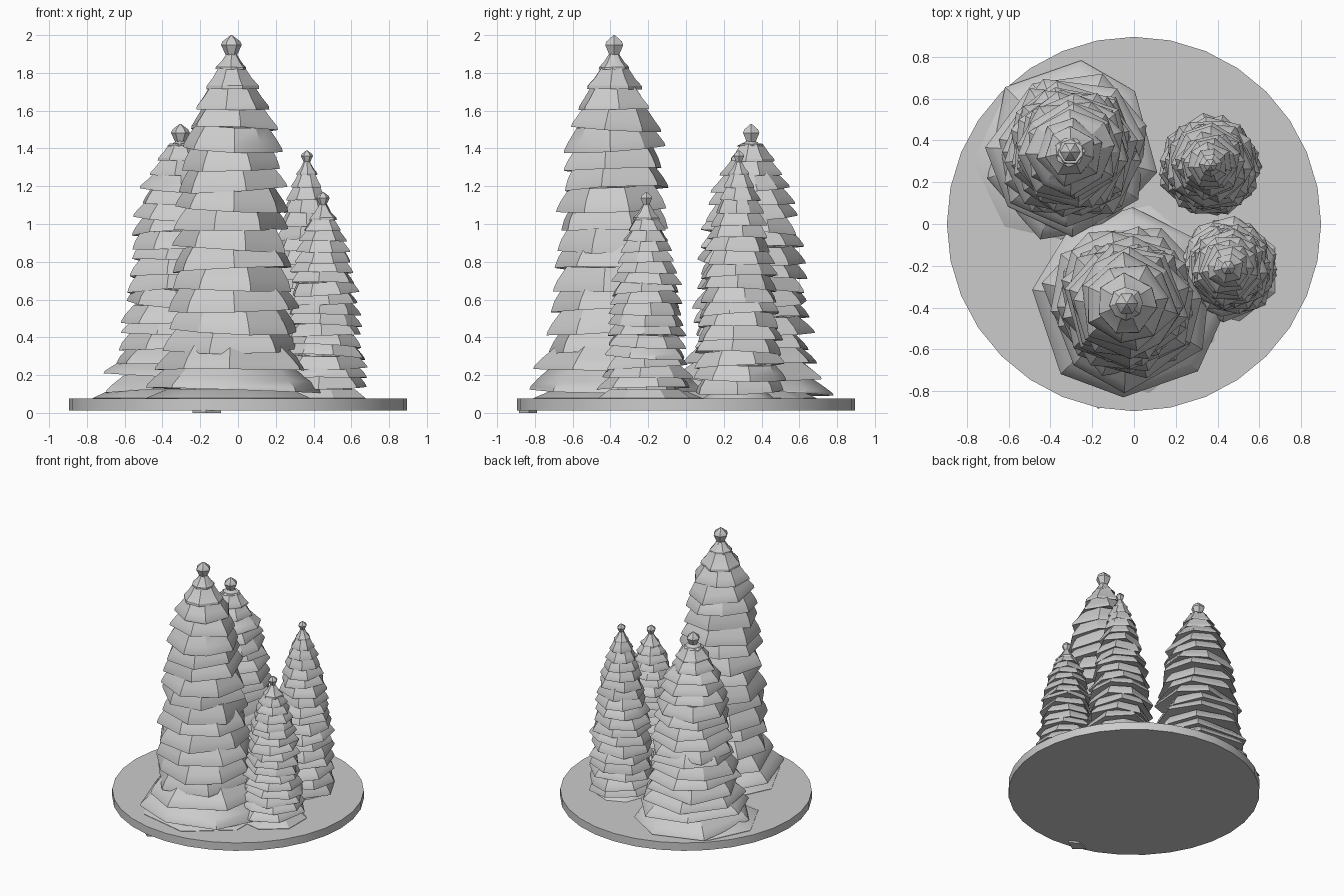
import bpy, bmesh, math, random
from mathutils import Matrix, Vector

if "Cube" in bpy.data.objects:
    bpy.data.objects.remove(bpy.data.objects["Cube"])

random.seed(11)

mat = bpy.data.materials.new("light grey")
mat.diffuse_color = (0.6, 0.6, 0.6, 1)
mat.use_nodes = True
mat.node_tree.nodes["Principled BSDF"].inputs["Base Color"].default_value = mat.diffuse_color


def finish(name, bm):
    bmesh.ops.recalc_face_normals(bm, faces=bm.faces)
    me = bpy.data.meshes.new(name)
    bm.to_mesh(me)
    bm.free()
    me.materials.append(mat)
    ob = bpy.data.objects.new(name, me)
    bpy.context.collection.objects.link(ob)
    bpy.ops.object.select_all(action='DESELECT')
    ob.select_set(True)
    bpy.context.view_layer.objects.active = ob
    bpy.ops.object.shade_smooth_by_angle(angle=math.radians(30))
    return ob


def loft(bm, rings):
    """Closed solid through a list of vertex rings."""
    loops = [[bm.verts.new(p) for p in ring] for ring in rings]
    for a, b in zip(loops, loops[1:]):
        for i in range(len(a)):
            j = (i + 1) % len(a)
            bm.faces.new((a[i], a[j], b[j], b[i]))
    bm.faces.new(loops[0][::-1])
    bm.faces.new(loops[-1])


def radius_at(profile, z):
    for (z0, r0), (z1, r1) in zip(profile, profile[1:]):
        if z <= z1:
            return r0 + (r1 - r0) * max(0, z - z0) / (z1 - z0)
    return profile[-1][1]


def tier(bm, x, y, z, r, r_top, h, tilt):
    """One ragged, slightly tilted skirt of branches with a thin lip."""
    n = random.choice((6, 7, 7, 8))
    turn = random.uniform(0, math.tau)
    corners = [(turn + math.tau * (i + random.uniform(-.15, .15)) / n,
                random.uniform(.94, 1.06)) for i in range(n)]
    sway = Matrix.Rotation(random.uniform(-tilt, tilt), 3, 'X') @ \
        Matrix.Rotation(random.uniform(-tilt, tilt), 3, 'Y')
    rings = []
    for rad, dz, rag in ((r * .72, h * .25, 0), (r, 0, 1), (r * .985, h * .17, 1),
                         (r * .5 + r_top * .44, h * .55, .6), (r_top * .8, h * 1.2, 0)):
        rings.append([sway @ Vector((math.cos(a) * rad * (1 + (k - 1) * rag),
                                     math.sin(a) * rad * (1 + (k - 1) * rag), dz))
                      + Vector((x, y, z)) for a, k in corners])
    loft(bm, rings)


def tree(name, x, y, top, tiers, knob, profile):
    bm = bmesh.new()
    z_low, z_high = profile[0][0], profile[-1][0]
    h = (z_high - z_low) / (tiers - 1)
    for i in range(tiers):
        z = z_low + h * i
        r = radius_at(profile, z)
        last = i == tiers - 1
        r_top = knob * .6 if last else radius_at(profile, z + h)
        hh = (top - knob * 1.8 - z) / 1.2 if last else h
        tier(bm, x, y, z, r, r_top, hh, .07 if i < tiers - 3 else .02)
    # faceted knob at the tip
    rings = [[(x + math.cos(a) * r * knob, y + math.sin(a) * r * knob, top - d * knob)
              for a in [math.tau * k / 6 for k in range(6)]]
             for r, d in ((.5, 2.0), (1, .95), (.85, .6), (.06, 0))]
    loft(bm, rings)
    # solid trunk core keeps the stack closed down to the base
    core = [(.07, radius_at(profile, z_low) * .8)] + [(z, r * .6) for z, r in profile]
    loft(bm, [[(x + math.cos(a) * r, y + math.sin(a) * r, z)
               for a in [math.tau * k / 8 for k in range(8)]] for z, r in core])
    return finish(name, bm)


# Round base plate
bm = bmesh.new()
loft(bm, [[(.895 * math.cos(math.tau * k / 32), .895 * math.sin(math.tau * k / 32), z)
           for k in range(32)] for z in (.013, .075)])
finish("base_plate", bm)

# Four trees: profile is (height of lip, radius)
tree("tall_tree", -.035, -.38, 2.0, 17, .055,
     [(.12, .455), (.24, .405), (.42, .355), (.8, .325), (1.2, .285),
      (1.47, .25), (1.62, .195), (1.72, .145), (1.82, .08)])
tree("broad_tree", -.305, .345, 1.53, 18, .05,
     [(.11, .425), (.25, .36), (.5, .315), (.8, .285), (1.0, .255),
      (1.2, .2), (1.32, .13), (1.41, .075)])
tree("slim_tree", .365, .28, 1.39, 18, .032,
     [(.11, .245), (.3, .235), (.5, .225), (.7, .2), (.95, .16),
      (1.13, .11), (1.26, .055)])
tree("small_tree", .45, -.21, 1.17, 17, .035,
     [(.13, .25), (.25, .225), (.45, .2), (.7, .18), (.9, .13), (1.02, .075)])

# Low drifts spreading out from the tree feet
for name, x, y, r, z in (("drift_left", -.37, .3, .4, .125),
                         ("drift_front", -.03, -.36, .46, .125),
                         ("drift_right", .45, -.22, .25, .125)):
    bm = bmesh.new()
    loft(bm, [[(x + math.cos(a) * r * k, y + math.sin(a) * r * k, h)
               for a in [math.tau * (i + .5) / 7 for i in range(7)]]
              for k, h in ((1, .07), (1, .078), (.75, z))])
    finish(name, bm)

# Loose flake under the front rim
bm = bmesh.new()
loft(bm, [[(-.24, -.82, z), (-.17, -.885, z), (-.09, -.83, z), (-.15, -.79, z)]
          for z in (0, .016)])
finish("loose_flake", bm)
